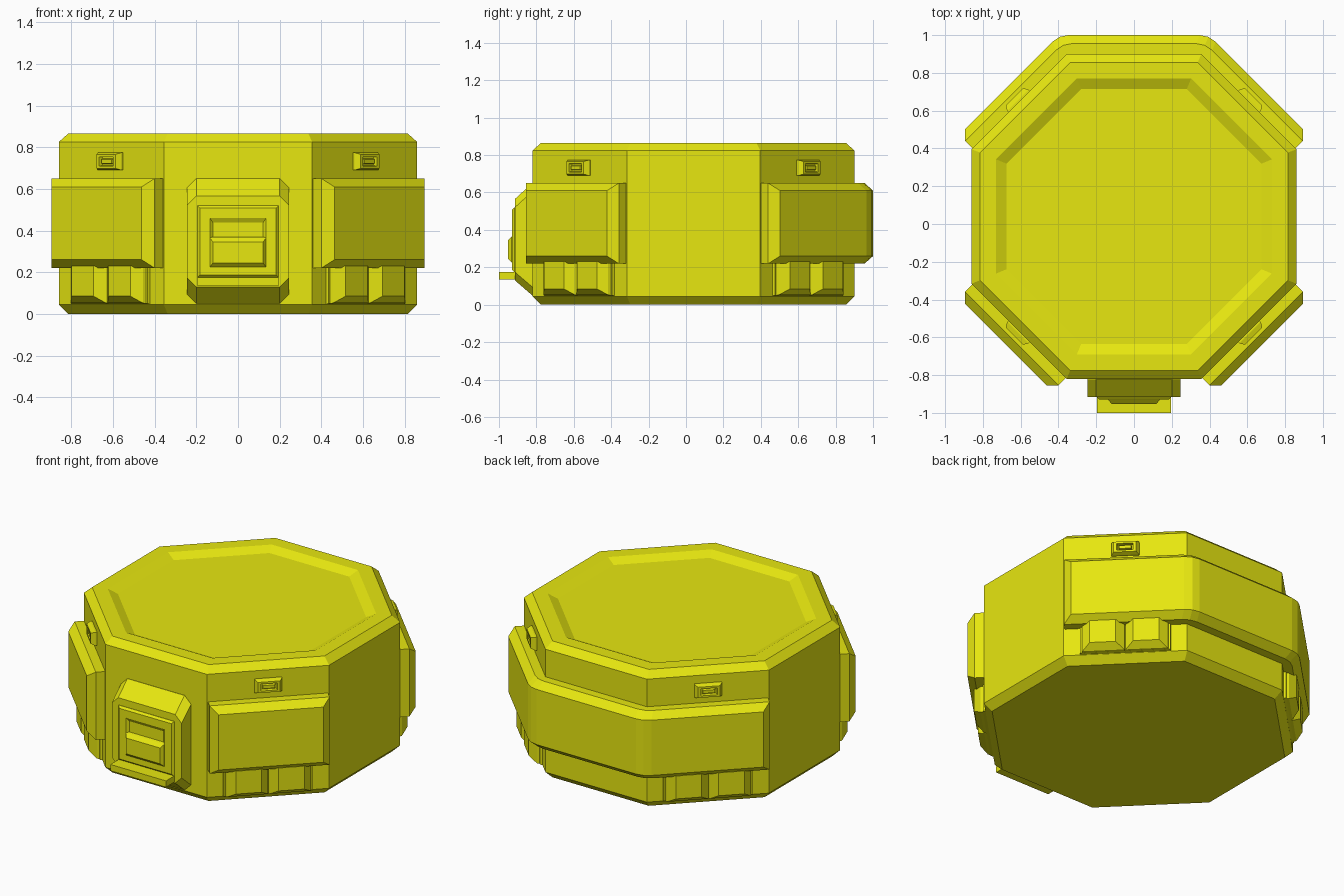
import bpy, bmesh
from math import radians, sin, cos, tan

if "Cube" in bpy.data.objects:
    bpy.data.objects.remove(bpy.data.objects["Cube"])

CY = 0.04            # centre of the octagon in y
T8 = tan(radians(22.5))

yellow = bpy.data.materials.new("yellow")
yellow.diffuse_color = (0.8, 0.8, 0.005, 1)
yellow.use_nodes = True
yellow.node_tree.nodes["Principled BSDF"].inputs["Base Color"].default_value = yellow.diffuse_color


def P(a, t, o, z):
    """Point on the side facing angle a: t sideways, o outward, z up."""
    a = radians(a)
    return (o * cos(a) - t * sin(a), CY + o * sin(a) + t * cos(a), z)


def loft(name, rings, strip_end=False):
    """Skin a list of equal closed rings and cap both ends."""
    bm = bmesh.new()
    vs = [[bm.verts.new(p) for p in r] for r in rings]
    n = len(vs[0])
    for r, s in zip(vs, vs[1:]):
        for i in range(n):
            j = (i + 1) % n
            bm.faces.new((r[i], r[j], s[j], s[i]))
    for r in (vs[0], vs[-1]):
        if strip_end:
            for i in range(n // 2 - 1):
                bm.faces.new((r[i], r[i + 1], r[n - 2 - i], r[n - 1 - i]))
        else:
            bm.faces.new(r)
    bmesh.ops.recalc_face_normals(bm, faces=bm.faces)
    me = bpy.data.meshes.new(name)
    bm.to_mesh(me)
    bm.free()
    me.materials.append(yellow)
    ob = bpy.data.objects.new(name, me)
    bpy.context.collection.objects.link(ob)
    return ob


def octagon(o, z):
    return [P(45 * k, o * T8, o, z) for k in range(8)]


def rect(a, t0, t1, z0, z1, o):
    return [P(a, t0, o, z0), P(a, t1, o, z0), P(a, t1, o, z1), P(a, t0, o, z1)]


def cut_rect(a, h, z0, z1, o, c):
    pts = [(-h + c, z0), (h - c, z0), (h, z0 + c), (h, z1 - c),
           (h - c, z1), (-h + c, z1), (-h, z1 - c), (-h, z0 + c)]
    return [P(a, t, o, z) for t, z in pts]


def belt_ring(o, h, z0, z1, b=0.05):
    """Outline of the belt round the three rear sides, corners rounded."""
    r = b / T8
    mid = (o - r) / cos(radians(22.5)) + r
    k = o * T8 - b
    path = [(45, -h, o), (45, k, o), (67.5, 0, mid), (90, -k, o),
            (90, k, o), (112.5, 0, mid), (135, -k, o), (135, h, o)]
    return ([P(a, t, d, z0) for a, t, d in path] +
            [P(a, t, d, z1) for a, t, d in reversed(path)])


# Main octagonal body with chamfers and shallow recess in the top
loft("body", [octagon(0.815, 0), octagon(0.86, 0.045), octagon(0.86, 0.825),
              octagon(0.815, 0.865), octagon(0.73, 0.865), octagon(0.675, 0.838)])

# Rear belt
loft("rear_belt", [belt_ring(0.85, 0.35, 0.22, 0.65), belt_ring(0.915, 0.35, 0.22, 0.65),
                   belt_ring(0.96, 0.306, 0.26, 0.61)], strip_end=True)

# Front side pads
for a, side in ((225, "left"), (315, "right")):
    loft("front_pad_" + side, [rect(a, -0.35, 0.35, 0.22, 0.65, 0.85),
                               rect(a, -0.35, 0.35, 0.22, 0.65, 0.915),
                               rect(a, -0.306, 0.306, 0.26, 0.61, 0.96)])

# Lower bumps and small latches on the four diagonal sides
for a in (45, 135, 225, 315):
    loft("lower_block", [rect(a, -0.265, 0.265, 0.045, 0.23, 0.85),
                         rect(a, -0.26, 0.26, 0.05, 0.23, 0.875)])
    for c in (-0.125, 0.125):
        loft("lower_bump", [rect(a, c - 0.125, c + 0.125, 0.05, 0.23, 0.874),
                            rect(a, c - 0.12, c + 0.12, 0.052, 0.23, 0.89),
                            rect(a, c - 0.075, c + 0.075, 0.085, 0.23, 0.93)])
    z = 0.732
    loft("latch", [rect(a, -w, w, z - h, z + h, o) for w, h, o in (
        (0.08, 0.042, 0.85), (0.08, 0.042, 0.87), (0.065, 0.034, 0.895),
        (0.048, 0.022, 0.895), (0.045, 0.02, 0.875),
        (0.038, 0.013, 0.875), (0.034, 0.010, 0.892))])

# Front housing
F = 270
loft("front_housing", [cut_rect(F, 0.245, 0.05, 0.65, 0.85, 0.045),
                       cut_rect(F, 0.245, 0.05, 0.65, 0.862, 0.045),
                       cut_rect(F, 0.245, 0.13, 0.565, 0.955, 0.045)])
loft("front_ledge", [rect(F, -0.195, 0.195, 0.135, 0.175, o) for o in (0.93, 1.04)])

# Front panel with pocket and pull flap
loft("front_panel", [rect(F, -0.195, 0.195, 0.175, 0.52, 0.945),
                     rect(F, -0.195, 0.195, 0.175, 0.52, 0.957),
                     rect(F, -0.183, 0.183, 0.187, 0.508, 0.970),
                     rect(F, -0.135, 0.135, 0.225, 0.46, 0.970),
                     rect(F, -0.12, 0.12, 0.24, 0.438, 0.957)])
loft("pull_flap", [rect(F, -0.135, 0.135, 0.225, 0.37, 0.956),
                   rect(F, -0.135, 0.135, 0.225, 0.365, 0.972),
                   rect(F, -0.12, 0.12, 0.245, 0.345, 0.992)])
